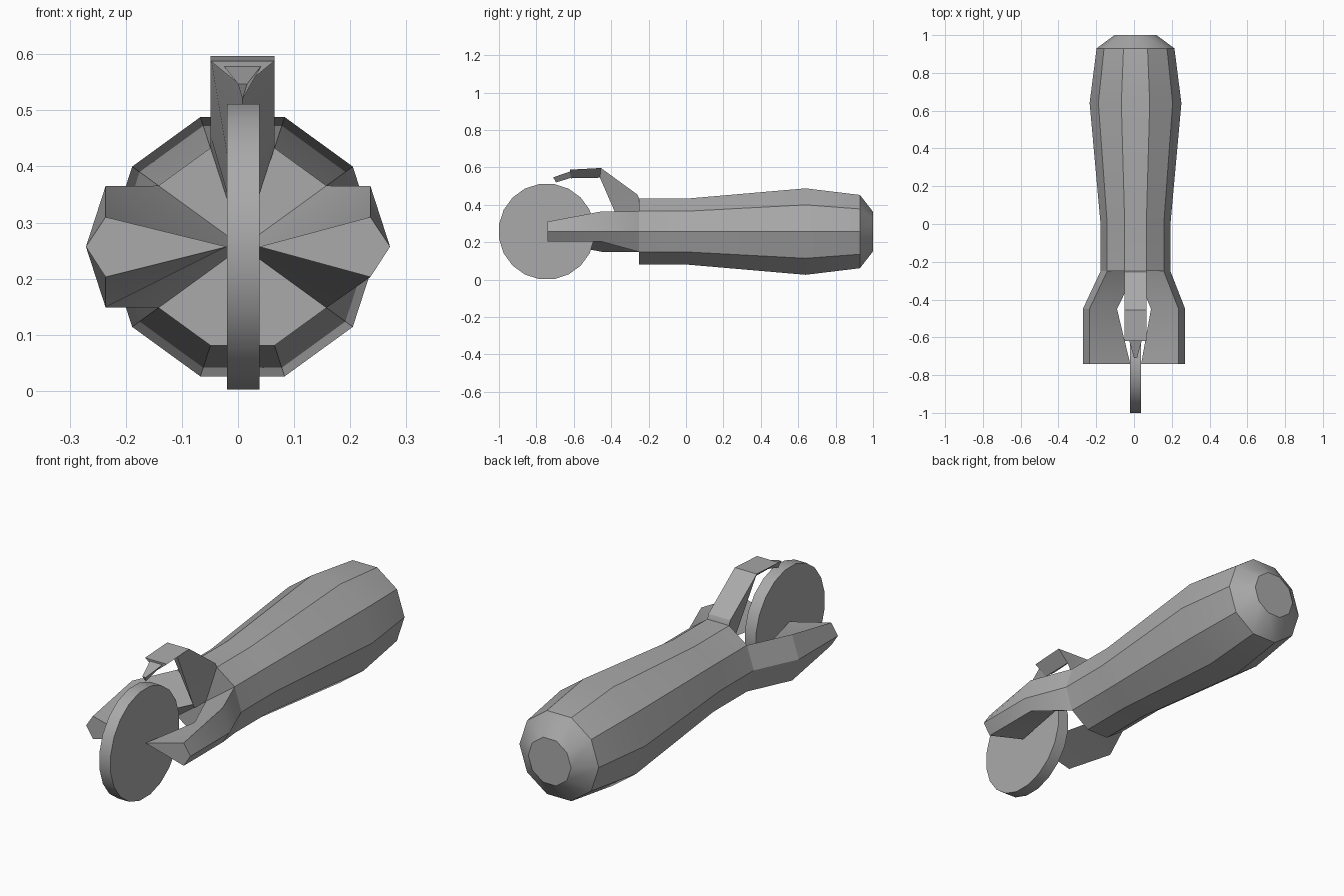
import bpy, bmesh
from math import cos, sin, radians, pi
from mathutils import Matrix

default = bpy.data.objects.get("Cube")
if default:
    bpy.data.objects.remove(default, do_unlink=True)

grey = bpy.data.materials.new("plain grey")
grey.use_nodes = True
colour = (0.4, 0.4, 0.4, 1)
grey.diffuse_color = colour
grey.node_tree.nodes["Principled BSDF"].inputs["Base Color"].default_value = colour

CX, CZ = 0.008, 0.257   # long axis of the handle
NECK = 0.185            # handle radius at the neck
FRONT = -0.25           # front end of the handle


def finish(name, bm):
    bmesh.ops.recalc_face_normals(bm, faces=bm.faces)
    mesh = bpy.data.meshes.new(name)
    bm.to_mesh(mesh)
    bm.free()
    mesh.materials.append(grey)
    obj = bpy.data.objects.new(name, mesh)
    bpy.context.collection.objects.link(obj)
    bpy.ops.object.select_all(action='DESELECT')
    obj.select_set(True)
    bpy.context.view_layer.objects.active = obj
    bpy.ops.object.shade_smooth_by_angle(angle=radians(25))
    return obj


def loft(name, sections):
    """Skin matching closed cross-sections and cap both ends."""
    bm = bmesh.new()
    rings = [[bm.verts.new(p) for p in s] for s in sections]
    for a, b in zip(rings, rings[1:]):
        n = len(a)
        for i in range(n):
            j = (i + 1) % n
            bm.faces.new((a[i], a[j], b[j], b[i]))
    bm.faces.new(rings[0])
    bm.faces.new(rings[-1])
    return finish(name, bm)


def rim(radius, y, step):
    a = step * pi / 5
    return (CX + radius * cos(a), y, CZ + radius * sin(a))


# Ten-sided handle, swelling towards the rounded butt
profile = [(FRONT, NECK), (0, NECK), (0.64, 0.243), (0.93, 0.206), (1.0, 0.111)]
loft("handle", [[rim(r, y, i) for i in range(10)] for y, r in profile])

# Fork prongs: wedges of the handle carried forward to hold the wheel
for name, side, inner, low in (("left_prong", 1, 0.038, 0.203),
                               ("right_prong", -1, -0.02, 0.149)):
    steps = (1, 0, -1) if side > 0 else (4, 5, 6)
    root = [(CX, FRONT, CZ)] + [rim(NECK, FRONT, s) for s in steps]

    def wedge(y, hub, top, bottom):
        return [(hub, y, CZ), (side * 0.236, y, top),
                (side * 0.271, y, CZ), (side * 0.236, y, bottom)]

    loft(name, [root, wedge(-0.45, side * 0.09, 0.365, low),
                wedge(-0.74, inner, 0.31, 0.203)])


def vee(half, y_top, z_top, y_keel, z_keel):
    """Triangular section: flat top edge with a keel point below."""
    return [(CX - half, y_top, z_top), (CX + half, y_top, z_top),
            (CX, y_keel, z_keel)]


# Thumb guard arching over the wheel
loft("thumb_guard", [vee(0.057, FRONT, 0.433, FRONT, CZ),
                     vee(0.057, -0.26, 0.455, -0.335, CZ),
                     vee(0.057, -0.455, 0.597, -0.46, 0.545),
                     vee(0.057, -0.62, 0.588, -0.615, 0.542)])
# Narrow tip of the guard
loft("guard_tip", [vee(0.034, -0.615, 0.58, -0.612, 0.545),
                   vee(0.008, -0.71, 0.547, -0.695, 0.52)])

# Cutting wheel: twenty-sided disc across the fork
bm = bmesh.new()
bmesh.ops.create_cone(bm, cap_ends=True, segments=20, radius1=0.2575,
                      radius2=0.2575, depth=0.058)
bmesh.ops.rotate(bm, verts=bm.verts, matrix=Matrix.Rotation(radians(9), 3, 'Z'))
bmesh.ops.rotate(bm, verts=bm.verts, matrix=Matrix.Rotation(pi / 2, 3, 'Y'))
bmesh.ops.translate(bm, verts=bm.verts, vec=(0.009, -0.745, CZ))
finish("cutting_wheel", bm)
